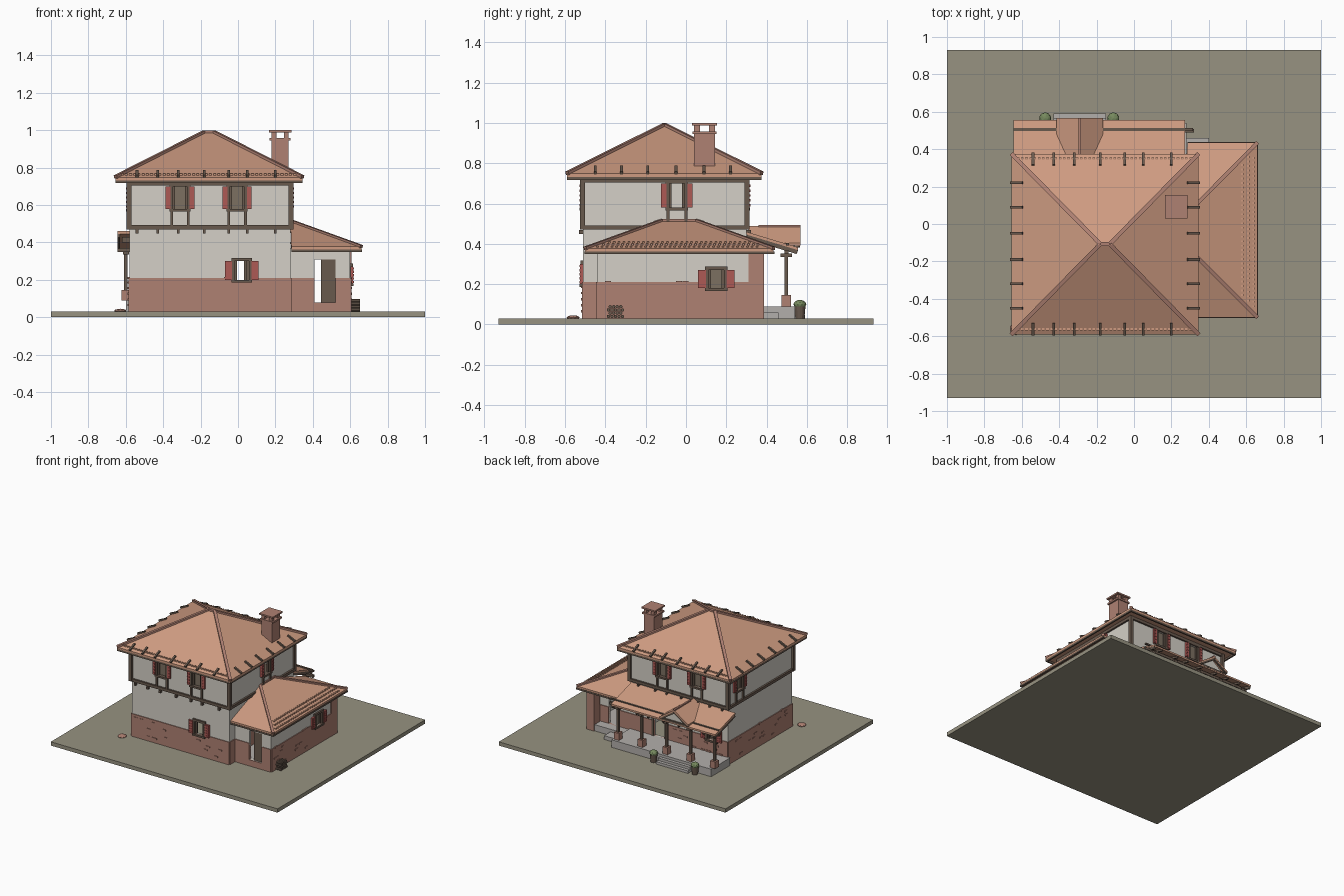
import bpy, bmesh, random
from mathutils import Vector, Matrix

if "Cube" in bpy.data.objects:
    bpy.data.objects.remove(bpy.data.objects["Cube"])
random.seed(4)

def mat(name, r, g, b):
    m = bpy.data.materials.new(name)
    m.diffuse_color = (r, g, b, 1)
    m.use_nodes = True
    m.node_tree.nodes["Principled BSDF"].inputs["Base Color"].default_value = m.diffuse_color
    return m
ROOF = mat("clay_tile", .62, .33, .22)
BRICK = mat("brick", .43, .22, .17)
WALL = mat("plaster", .66, .63, .57)
WOOD = mat("timber", .14, .10, .075)
RED = mat("shutter_red", .42, .10, .09)
STONE = mat("stone", .45, .43, .41)
EARTH = mat("earth", .31, .29, .22)
LEAF = mat("leaf", .18, .25, .11)
PANE = mat("pane", .2, .16, .12)

def finish(name, bm, m):
    bmesh.ops.recalc_face_normals(bm, faces=bm.faces)
    me = bpy.data.meshes.new(name)
    bm.to_mesh(me)
    bm.free()
    me.materials.append(m)
    o = bpy.data.objects.new(name, me)
    bpy.context.collection.objects.link(o)
    return o

def boxes(name, items, m):
    """Axis-aligned boxes (x0, x1, y0, y1, z0, z1) joined in one object."""
    bm = bmesh.new()
    for x0, x1, y0, y1, z0, z1 in items:
        c = Vector(((x0 + x1) / 2, (y0 + y1) / 2, (z0 + z1) / 2))
        s = Matrix.Diagonal((abs(x1 - x0), abs(y1 - y0), z1 - z0, 1))
        bmesh.ops.create_cube(bm, size=1, matrix=Matrix.Translation(c) @ s)
    return finish(name, bm, m)

def beams(name, items, w, h, m):
    """Straight beams between pairs of points."""
    bm = bmesh.new()
    for p, q in items:
        p, q = Vector(p), Vector(q)
        d = q - p
        rot = d.to_track_quat('Y', 'Z').to_matrix().to_4x4()
        bmesh.ops.create_cube(bm, size=1, matrix=Matrix.Translation((p + q) / 2) @ rot
                              @ Matrix.Diagonal((w, d.length, h, 1)))
    return finish(name, bm, m)

def hull(name, pts, m):
    bm = bmesh.new()
    for p in pts:
        bm.verts.new(p)
    bmesh.ops.convex_hull(bm, input=bm.verts)
    return finish(name, bm, m)

def place(face, u0, u1, d0, d1, z0, z1):
    """Box bounds on a wall face: u along the wall, d outward."""
    axis, pos, s = face
    a, b = sorted((pos + s * d0, pos + s * d1))
    return (u0, u1, a, b, z0, z1) if axis == 'y' else (a, b, u0, u1, z0, z1)

def wall(name, face, u0, u1, z0, z1, holes, m, out=0):
    """Wall sheet with rectangular openings, thickened by solidify."""
    axis, pos, s = face
    us = sorted({u0, u1} | {u for h in holes for u in h[:2] if u0 < u < u1})
    zs = sorted({z0, z1} | {z for h in holes for z in h[2:] if z0 < z < z1})
    bm = bmesh.new()
    d = pos + s * (out - .01)
    for a, b in zip(us, us[1:]):
        for c, e in zip(zs, zs[1:]):
            mu, mz = (a + b) / 2, (c + e) / 2
            if any(h[0] < mu < h[1] and h[2] < mz < h[3] for h in holes):
                continue
            bm.faces.new([bm.verts.new((u, d, z) if axis == 'y' else (d, u, z))
                          for u, z in ((a, c), (b, c), (b, e), (a, e))])
    bmesh.ops.remove_doubles(bm, verts=bm.verts, dist=1e-5)
    o = finish(name, bm, m)
    mod = o.modifiers.new("thickness", 'SOLIDIFY')
    mod.thickness, mod.offset = .02, 0

F, B = ('y', -.51, -1), ('y', .30, 1)
L, R = ('x', -.58, -1), ('x', .28, 1)
WF, WB, WR = ('y', -.44, -1), ('y', .30, 1), ('x', .60, 1)

# ground and floors
boxes("ground", [(-1, 1, -.93, .93, 0, .03)], EARTH)
boxes("upper_floor", [(-.56, .26, -.49, .28, .45, .47)], WOOD)
boxes("wing_floor", [(.28, .58, -.42, .38, .03, .08)], STONE)

# walls with openings
up = [(-.35, -.27, .58, .70), (-.045, .035, .58, .70)]
holes = {"front": (F, -.58, .28, .73, up + [(-.02, .06, .20, .30)]),
         "back": (B, -.58, .28, .73, up + [(-.03, .07, .09, .31), (-.48, -.40, .19, .29)]),
         "left": (L, -.51, .30, .73, [(.12, .20, .58, .70)]),
         "right": (R, -.51, .30, .73, [(-.085, -.005, .58, .70)]),
         "wing_front": (WF, .28, .60, .37, [(.41, .52, .08, .31)]),
         "wing_back": (WB, .28, .60, .37, [(.38, .47, .08, .31)]),
         "wing_side": (WR, -.44, .38, .37, [(.11, .19, .18, .27)])}
for n, (f, a, b, top, hs) in holes.items():
    wall(n + "_wall", f, a, b, .03, top, hs, WALL)
    wall(n + "_brick_skirt", f, a, b, .03, .21, hs, BRICK, .006)

# loose bricks along the skirt edge
loose = []
for f, a, b in ((F, -.57, .25), (L, -.5, .28), (WR, -.42, .05), (B, -.56, -.1)):
    for i in range(16):
        u = random.uniform(a, b - .03)
        z = random.choice((.06, .09, .12, .15, .18, .204))
        loose.append(place(f, u, u + .03, 0, .010, z, z + .011))
boxes("loose_bricks", loose, BRICK)
boxes("wing_corner_pier", [(.54, .607, .31, .387, .03, .36)], BRICK)

# timber frame of the upper floor
frame = []
for z0, z1 in ((.47, .492), (.705, .727)):
    for f, a, b in ((F, -.595, .295), (B, -.595, .295), (L, -.525, .315), (R, -.525, .315)):
        frame.append(place(f, a, b, -.004, .014, z0, z1))
for x in (-.583, .283):
    for y in (-.513, .303):
        frame.append((x - .013, x + .013, y - .013, y + .013, .47, .727))
joist_x = (-.54, -.43, -.32, -.18, -.05, .05, .20)
joist_y = (-.45, -.32, -.19, -.05, .09, .22)
for x in joist_x:
    frame += [place(F, x - .007, x + .007, 0, .022, .448, .468),
              place(B, x - .007, x + .007, 0, .022, .448, .468)]
boxes("timber_frame", frame, WOOD)

# windows: casing, glazing bars, shutters, panes
casing, shutters, panes = [], [], []
def window(f, u, w, z0, z1, posts=False, pane=True):
    a, b = u - w / 2, u + w / 2
    low, high = (.49, .71) if posts else (z0 - .012, z1 + .015)
    casing.extend([place(f, a - .012, a + .002, -.015, .012, low, high),
                   place(f, b - .002, b + .012, -.015, .012, low, high),
                   place(f, a - .016, b + .016, -.015, .018, z0 - .014, z0),
                   place(f, a - .016, b + .016, -.015, .014, z1, z1 + .017),
                   place(f, a, a + .014, -.016, 0, z0, z1),
                   place(f, b - .014, b, -.016, 0, z0, z1)])
    if pane:
        panes.append(place(f, a, b, -.014, -.010, z0, z1))
    s = .026 if posts else .038
    for c in (a - .012 - s, b + .012):
        shutters.append(place(f, c, c + s, .002, .016, z0, z1))
        for k in range(5):
            z = z0 + (z1 - z0) * (k + .5) / 5
            shutters.append(place(f, c + .004, c + s - .004, .016, .019, z - .006, z + .006))
for f in (F, B):
    window(f, -.31, .08, .58, .70, True)
    window(f, -.005, .08, .58, .70, True)
window(L, .16, .08, .58, .70, True)
window(R, -.045, .08, .58, .70, True, False)
window(F, .02, .08, .20, .30, False, False)
window(B, -.44, .08, .19, .29)
window(WR, .15, .08, .18, .27)
boxes("window_casings", casing, WOOD)
boxes("shutters", shutters, RED)
boxes("window_panes", panes, PANE)
boxes("wing_door", [(.445, .52, -.432, -.422, .08, .31)], WOOD)
boxes("back_door_casing", [(-.045, -.03, .29, .312, .09, .325), (.07, .085, .29, .312, .09, .325),
                           (-.045, .085, .29, .312, .31, .325)], WOOD)

# main hipped roof with ridge tiles, fascia and rafters
X0, X1, Y0, Y1 = -.655, .345, -.59, .375
A1, A2 = (-.18, -.107, .99), (-.13, -.107, .99)
corners = [(x, y) for x in (X0, X1) for y in (Y0, Y1)]
hull("main_roof", [(x, y, z) for x, y in corners for z in (.732, .748)] + [A1, A2], ROOF)
beams("main_hip_tiles", [((x, y, .75), A1 if x < 0 else A2) for x, y in corners] + [(A1, A2)], .022, .018, BRICK)
boxes("main_fascia", [(X0, X1, Y0, Y0 + .012, .718, .738), (X0, X1, Y1 - .012, Y1, .718, .738),
                      (X0, X0 + .012, Y0, Y1, .718, .738), (X1 - .012, X1, Y0, Y1, .718, .738)], WOOD)
raft = []
for x in joist_x:
    raft += [((x, Y0 - .004, .752), (x, Y0 + .06, .781)), ((x, Y1 + .004, .752), (x, Y1 - .06, .781))]
for y in joist_y:
    raft += [((X0 - .004, y, .752), (X0 + .06, y, .781)), ((X1 + .004, y, .752), (X1 - .06, y, .781))]
beams("rafter_ends", raft, .014, .016, WOOD)

# wing hipped roof
wc = [(.66, -.50), (.66, .435)]
W1, W2 = (.28, -.12, .515), (.28, .05, .515)
hull("wing_roof", [(x, y, z) for x in (.285, .66) for y in (-.50, .435) for z in (.357, .377)] + [W1, W2], ROOF)
beams("wing_hip_tiles", [((*wc[0], .378), W1), ((*wc[1], .378), W2), (W1, W2)], .02, .016, BRICK)
boxes("wing_fascia", [(.648, .663, -.502, .437, .35, .363), (.285, .66, -.503, -.49, .35, .363),
                      (.285, .66, .425, .438, .35, .363)], WOOD)

# small raised tile ends in rows near the eaves
tiles = []
for r in range(3):
    for i in range(34):
        y = -.44 + i * .024 + r * .006
        x = .64 - r * .03
        if abs(y + .03) < .43 - r * .03:
            z = .377 + (.66 - x) * .363
            tiles.append((x - .007, x + .007, y - .005, y + .005, z - .004, z + .006))
for i in range(42):
    u = -.62 + i * .0225
    tiles += [(u - .007, u + .007, Y0 + .02, Y0 + .034, .752, .768),
              (u - .007, u + .007, Y1 - .034, Y1 - .02, .752, .768)]
boxes("eave_tiles", tiles, ROOF)

# chimney
cap = [(.18, .27, .04, .145, .75, .945), (.168, .282, .033, .152, .945, .958),
       (.165, .285, .03, .155, .988, 1.0)]
cap += [(x, x + .025, y, y + .03, .958, .988) for x in (.18, .245) for y in (.04, .115)]
boxes("chimney", cap, BRICK)

# porch platform, steps and posts
boxes("porch_platform", [(-.60, .28, .30, .54, .03, .09), (.28, .40, .38, .46, .03, .06)], STONE)
boxes("porch_steps", [(-.43, -.15, .54, .565, .03, .07), (-.43, -.15, .565, .59, .03, .05)], STONE)
px = (-.60, -.39, -.18, .04, .25)
boxes("post_bases", [(x - .022, x + .022, .475, .52, .09, .145) for x in px], BRICK)
posts = [(x - .009, x + .009, .488, .507, .14, .36) for x in px]
posts += [(x - .016, x + .016, .47, .525, .335, .352) for x in px]
posts += [(-.645, .32, .488, .508, .35, .37), (-.62, .27, .30, .315, .40, .43)]
boxes("porch_posts", posts, WOOD)

# porch lean-to roof and its gable
def slab(name, a, b, c, d, t, m):
    hull(name, [(p[0], p[1], p[2] - k) for p in (a, b, c, d) for k in (0, t)], m)
slab("porch_roof", (-.645, .30, .46), (.272, .30, .46), (.272, .555, .383), (-.645, .555, .383), .014, ROOF)
beams("porch_barge_boards", [((x, .30, .437), (x, .552, .36)) for x in (-.637, .264)], .014, .022, WOOD)
beams("porch_rafters", [((x, .30, .437), (x, .553, .36)) for x in joist_x], .012, .014, WOOD)
boxes("porch_tile_strip", [(-.645, .315, .497, .512, .392, .403)], WOOD)
for s, n in ((-1, "left"), (1, "right")):
    e = -.29 + s * .125
    slab("gable_roof_" + n, (-.29, .31, .488), (-.29, .567, .488), (e, .567, .405), (e, .31, .405), .014, ROOF)
beams("gable_ridge", [((-.29, .36, .487), (-.29, .568, .487))], .014, .012, BRICK)
beams("gable_trim", [((-.29, .56, .468), (-.41, .56, .388)), ((-.29, .56, .468), (-.17, .56, .388)),
                     ((-.41, .55, .385), (-.17, .55, .385))], .012, .014, WOOD)
hull("gable_infill", [(-.29, y, .47) for y in (.53, .54)] + [(x, y, .385) for x in (-.40, -.18) for y in (.53, .54)], WALL)

# planters, log pile and stone
def blob(name, c, r, m, squash=1):
    bm = bmesh.new()
    bmesh.ops.create_icosphere(bm, subdivisions=2, radius=r,
                               matrix=Matrix.Translation(c) @ Matrix.Diagonal((1, 1, squash, 1)))
    finish(name, bm, m)
for i, x in enumerate((-.475, -.11)):
    bm = bmesh.new()
    bmesh.ops.create_cone(bm, cap_ends=True, segments=12, radius1=.022, radius2=.028, depth=.06,
                          matrix=Matrix.Translation((x, .565, .06)))
    finish(f"planter_{i}", bm, WOOD)
    blob(f"shrub_{i}", (x, .565, .10), .032, LEAF, .7)
blob("field_stone", (-.63, -.56, .034), .033, BRICK, .35)
bm = bmesh.new()
for row in range(4):
    for k in range(5 if row % 2 == 0 else 4):
        y = -.385 + k * .0175 + (row % 2) * .0088
        bmesh.ops.create_cone(bm, cap_ends=True, segments=8, radius1=.0085, radius2=.0085, depth=.045,
                              matrix=Matrix.Translation((.63, y, .04 + row * .016)) @ Matrix.Rotation(1.5708, 4, 'Y'))
finish("log_pile", bm, WOOD)
